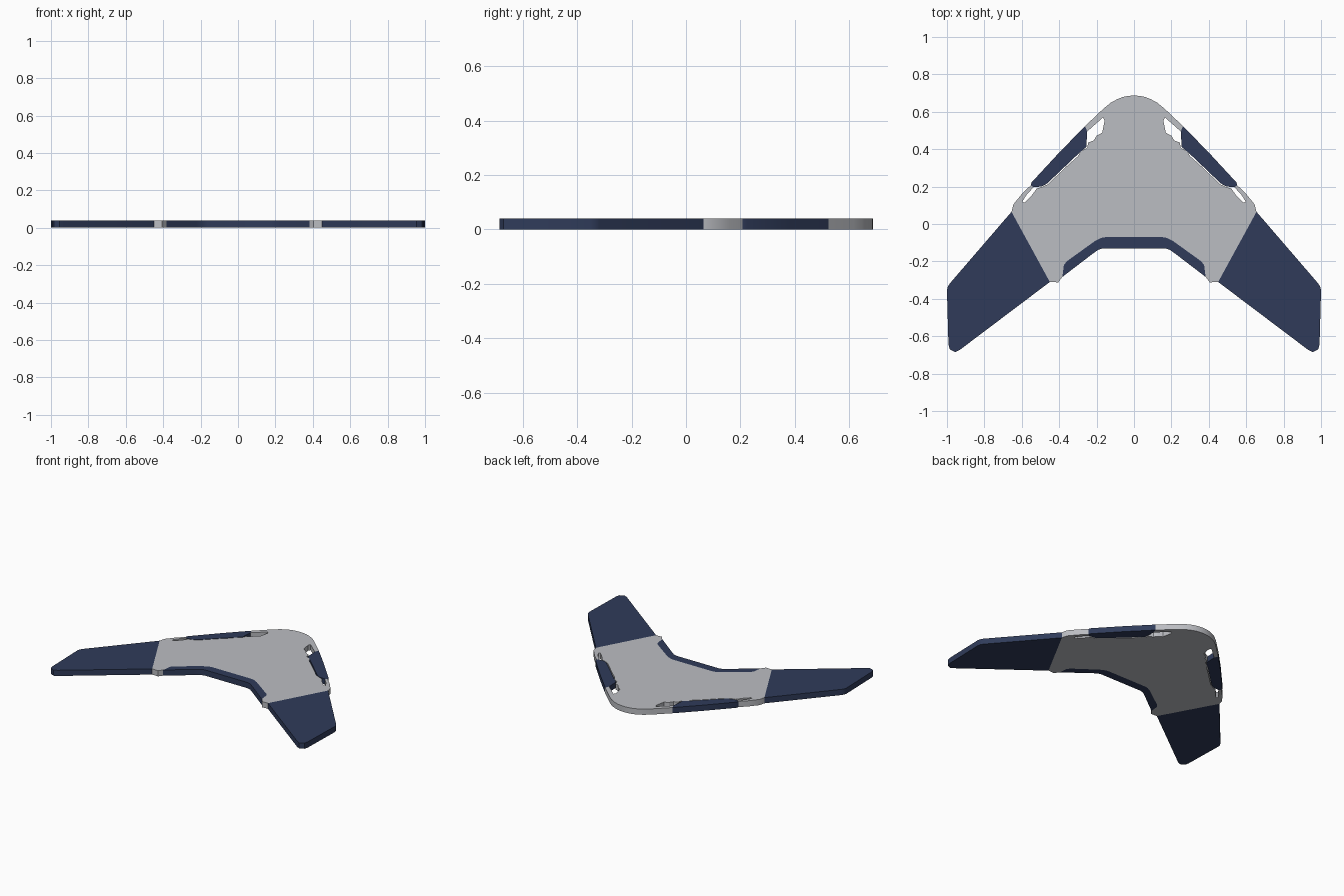
import bpy, bmesh

if "Cube" in bpy.data.objects:
    bpy.data.objects.remove(bpy.data.objects["Cube"])

HEIGHT = 0.04


def material(name, color):
    m = bpy.data.materials.new(name)
    m.diffuse_color = (*color, 1)
    m.use_nodes = True
    m.node_tree.nodes["Principled BSDF"].inputs["Base Color"].default_value = m.diffuse_color
    return m


GREY = material("light grey", (0.50, 0.51, 0.54))
NAVY = material("navy blue", (0.029, 0.044, 0.102))


def mirrored(half):
    """Close a right-half outline with its mirror image across x = 0."""
    return half + [(-x, y) for x, y in reversed(half) if x > 0]


def plate(name, outline, mat):
    """Flat plate with the given outline, standing on z = 0."""
    bm = bmesh.new()
    face = bm.faces.new([bm.verts.new((x, y, 0)) for x, y in outline])
    ext = bmesh.ops.extrude_face_region(bm, geom=[face], use_keep_orig=True)
    for v in ext["geom"]:
        if isinstance(v, bmesh.types.BMVert):
            v.co.z = HEIGHT
    bmesh.ops.recalc_face_normals(bm, faces=bm.faces)
    bmesh.ops.triangulate(bm, faces=[f for f in bm.faces if len(f.verts) > 4],
                          ngon_method='EAR_CLIP')
    mesh = bpy.data.meshes.new(name)
    bm.to_mesh(mesh)
    bm.free()
    mesh.materials.append(mat)
    obj = bpy.data.objects.new(name, mesh)
    bpy.context.collection.objects.link(obj)
    bpy.ops.object.select_all(action='DESELECT')
    obj.select_set(True)
    bpy.context.view_layer.objects.active = obj
    bpy.ops.object.shade_smooth_by_angle(angle=0.5)
    return obj


def pair(name, outline, mat):
    plate(name + "_right", outline, mat)
    plate(name + "_left", [(-x, y) for x, y in outline], mat)


# Shared edges between body and trims
rear_edge = [(0.15, -0.07), (0.175, -0.074), (0.21, -0.092), (0.36, -0.2),
             (0.375, -0.22), (0.383, -0.283)]
nose = [(0, 0.687), (0.03, 0.685), (0.06, 0.679), (0.09, 0.667),
        (0.125, 0.648), (0.165, 0.615), (0.262, 0.523)]
# Front slot, ragged inner edge along the trim, then the rear sliver slot
slots = [(0.25, 0.495), (0.165, 0.57), (0.157, 0.552), (0.17, 0.488),
         (0.2, 0.472), (0.215, 0.447), (0.245, 0.435), (0.25, 0.408),
         (0.285, 0.388), (0.30, 0.362), (0.35, 0.318), (0.46, 0.213),
         (0.495, 0.196), (0.52, 0.19), (0.545, 0.155), (0.585, 0.114),
         (0.597, 0.12), (0.575, 0.155), (0.537, 0.197)]
shoulder = [(0.552, 0.207), (0.60, 0.16), (0.645, 0.105), (0.655, 0.065)]

# Centre body
body_half = nose + slots + shoulder + [(0.45, -0.31), (0.405, -0.312)] + rear_edge[::-1]
plate("centre_body", mirrored(body_half), GREY)

# Outer wings
pair("wing", [(0.655, 0.065), (0.985, -0.318), (0.995, -0.333), (1.0, -0.355),
              (0.992, -0.645), (0.985, -0.67), (0.968, -0.679), (0.955, -0.685),
              (0.93, -0.672), (0.45, -0.31)], NAVY)

# Front edge trims
pair("front_trim", [(0.262, 0.523), (0.40, 0.382), (0.548, 0.222),
                    (0.552, 0.207), (0.537, 0.197), (0.495, 0.2), (0.465, 0.216),
                    (0.30, 0.373), (0.255, 0.412), (0.25, 0.495)], NAVY)

# Rear edge trim
plate("rear_trim", mirrored(rear_edge + [(0.225, -0.162), (0.19, -0.137),
                                         (0.165, -0.13)]), NAVY)
